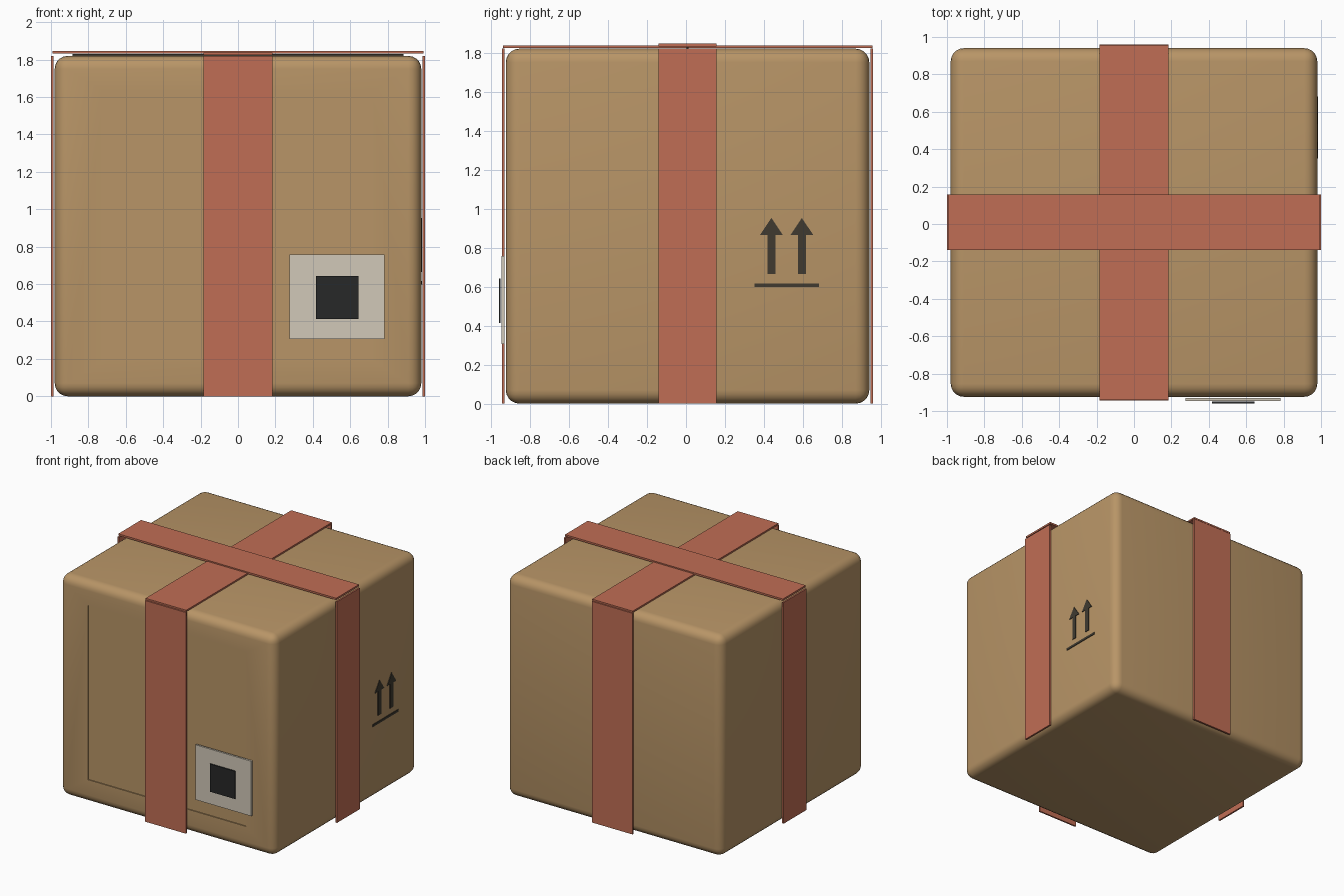
import bpy

if "Cube" in bpy.data.objects:
    bpy.data.objects.remove(bpy.data.objects["Cube"])


def material(name, rgb):
    m = bpy.data.materials.new(name)
    m.diffuse_color = (*rgb, 1)
    m.use_nodes = True
    m.node_tree.nodes["Principled BSDF"].inputs["Base Color"].default_value = m.diffuse_color
    return m


CARD = material("cardboard", (0.48, 0.30, 0.135))
TAPE = material("tape", (0.53, 0.155, 0.09))
PAPER = material("paper", (0.64, 0.58, 0.48))
BLACK = material("black", (0.02, 0.021, 0.021))
INK = material("ink", (0.05, 0.042, 0.03))


def box(name, x, y, z, mat=None):
    """Box from (min, max) ranges on each axis."""
    bpy.ops.mesh.primitive_cube_add(size=1, location=[(a + b) / 2 for a, b in (x, y, z)])
    ob = bpy.context.object
    ob.name = name
    ob.scale = [b - a for a, b in (x, y, z)]
    bpy.ops.object.transform_apply(location=False, rotation=False, scale=True)
    if mat:
        ob.data.materials.append(mat)
    return ob


def side_print(name, profile, x0, x1, mat):
    """Extrude a (y, z) outline along x."""
    n = len(profile)
    verts = [(x, y, z) for x in (x0, x1) for y, z in profile]
    faces = [tuple(reversed(range(n))), tuple(range(n, 2 * n))]
    faces += [(i, (i + 1) % n, n + (i + 1) % n, n + i) for i in range(n)]
    me = bpy.data.meshes.new(name)
    me.from_pydata(verts, [], faces)
    me.materials.append(mat)
    ob = bpy.data.objects.new(name, me)
    bpy.context.collection.objects.link(ob)
    return ob


# Rounded carton with a shallow square recess in the front
carton = box("carton", (-0.98, 0.98), (-0.924, 0.94), (0, 1.82), CARD)
bevel = carton.modifiers.new("round_edges", 'BEVEL')
bevel.width, bevel.segments = 0.07, 5
recess = box("front_recess_cutter", (-0.718, 0.718), (-1.0, -0.916), (0.195, 1.63), CARD)
recess.hide_render = True
recess.hide_set(True)
cut = carton.modifiers.new("front_recess", 'BOOLEAN')
cut.operation, cut.object, cut.solver = 'DIFFERENCE', recess, 'EXACT'
bpy.context.view_layer.objects.active = carton
carton.select_set(True)
for m in ("round_edges", "front_recess"):
    bpy.ops.object.modifier_apply(modifier=m)
bpy.ops.object.shade_smooth_by_angle()
bpy.data.objects.remove(recess)

# Lid seam hidden under the upper strap
box("lid_seam", (-0.885, 0.885), (0.002, 0.014), (1.81, 1.829), INK)

# Crossed straps over the top
box("top_strap_lower", (-0.185, 0.185), (-0.938, 0.957), (1.824, 1.837), TAPE)
box("top_strap_upper", (-0.992, 0.992), (-0.14, 0.157), (1.832, 1.847), TAPE)

# Straps hanging down the four sides
for name, y in (("front_strap", (-0.943, -0.93)), ("back_strap", (0.945, 0.96))):
    box(name, (-0.185, 0.185), y, (0, 1.82), TAPE)
for name, x in (("left_strap", (-1.0, -0.986)), ("right_strap", (0.986, 1.0))):
    box(name, x, (-0.14, 0.157), (0, 1.82), TAPE)

# Shipping label with a dark square
box("label", (0.275, 0.783), (-0.946, -0.93), (0.305, 0.757), PAPER)
box("label_square", (0.416, 0.643), (-0.96, -0.95), (0.414, 0.642), BLACK)

# This-way-up marks on the right side
for i, c in enumerate((0.438, 0.594)):
    side_print(f"up_arrow_{i + 1}",
               [(c - 0.02, 0.665), (c + 0.02, 0.665), (c + 0.02, 0.864), (c + 0.059, 0.864),
                (c, 0.952), (c - 0.059, 0.864), (c - 0.02, 0.864)], 0.975, 0.985, INK)
box("arrow_base_line", (0.975, 0.985), (0.35, 0.682), (0.598, 0.617), INK)
